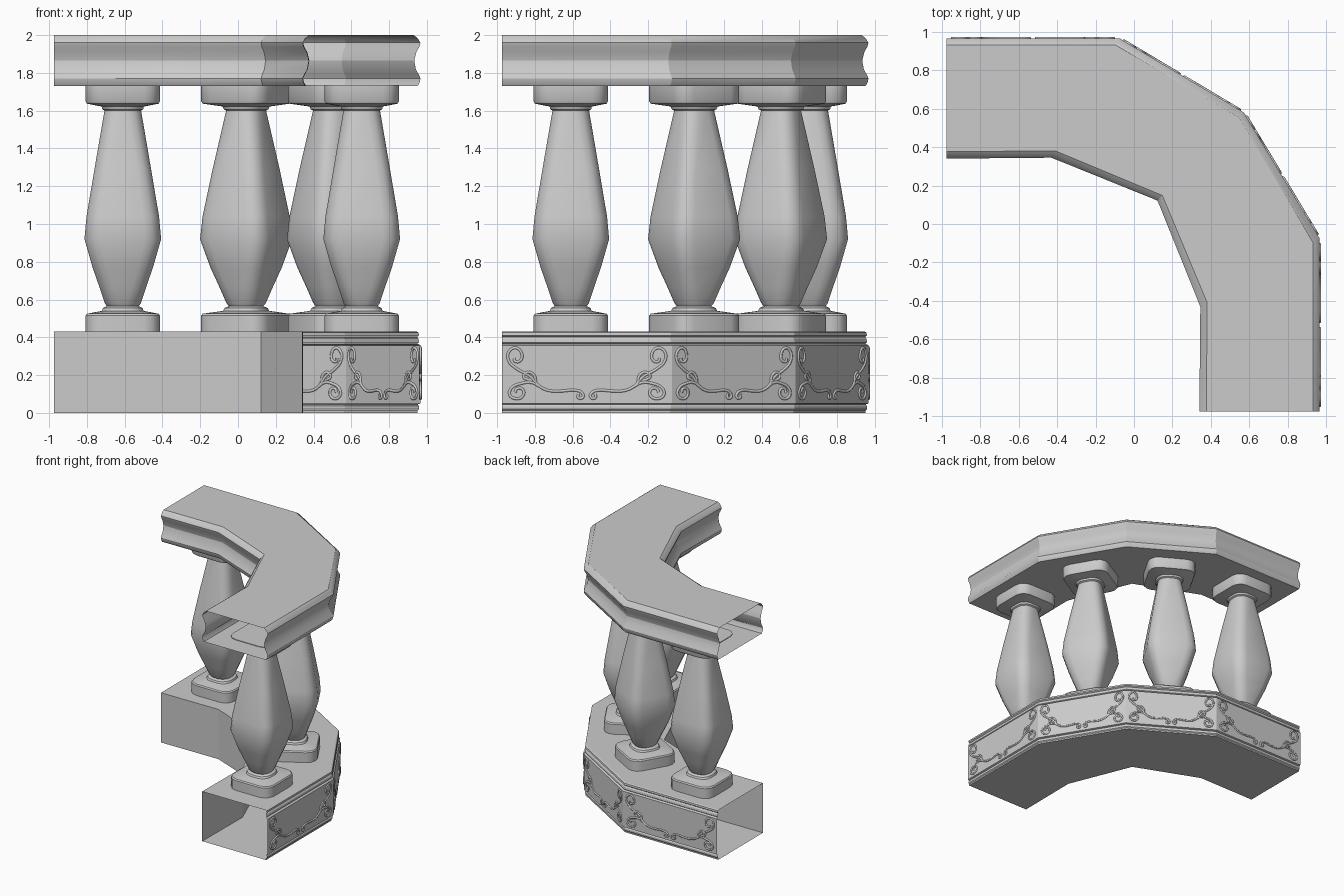
import bpy, bmesh, math
from mathutils import Vector

if "Cube" in bpy.data.objects:
    bpy.data.objects.remove(bpy.data.objects["Cube"])

# Plan of the curved balustrade: outer and inner polylines
OUTER = [Vector(p) for p in ((-.975, .966), (-.075, .966), (.572, .572 + .008), (.966, -.075), (.966, -.975))]
INNER = [Vector(p) for p in ((-.975, .34), (-.43, .345), (.122, .122), (.345, -.43), (.34, -.975))]
WIDTH = .626


def finish(name, bm, angle):
    bmesh.ops.recalc_face_normals(bm, faces=bm.faces)
    me = bpy.data.meshes.new(name)
    bm.to_mesh(me)
    bm.free()
    for p in me.polygons:
        p.use_smooth = True
    me.set_sharp_from_angle(angle=math.radians(angle))
    ob = bpy.data.objects.new(name, me)
    bpy.context.collection.objects.link(ob)
    return ob


def skin(bm, rings):
    # bridge consecutive closed rings with quads
    for a, b in zip(rings, rings[1:]):
        n = len(a)
        for i in range(n):
            bm.faces.new((a[i], a[(i + 1) % n], b[(i + 1) % n], b[i]))


def sweep(name, profile):
    # profile is (inset from outer face, height); ends stay open
    bm = bmesh.new()
    rings = []
    for o, i in zip(OUTER, INNER):
        ring = []
        for d, z in profile:
            p = o.lerp(i, d / WIDTH)
            ring.append(bm.verts.new((p.x, p.y, z)))
        rings.append(ring)
    skin(bm, rings)
    return finish(name, bm, 21)


# Handrail with a cove on both sides
side = [(.036, 2), (.016, 1.985), (0, 1.96), (.006, 1.938), (.022, 1.91), (.033, 1.865),
        (.025, 1.82), (.006, 1.785), (0, 1.77), (.004, 1.75), (.016, 1.73)]
sweep("handrail", side + [(WIDTH - d, z) for d, z in reversed(side)])

# Base with thin mouldings on the outer face
sweep("base", [(.02, .43), (.01, .425), (.008, .41), (.018, .402), (.01, .39), (.008, .373),
               (.016, .366), (0, .358), (0, .05), (.014, .045), (.008, .035), (.008, .02),
               (.015, .012), (.015, 0), (WIDTH, 0), (WIDTH, .43)])


def rounded_square(bm, half, roundness, z):
    r = half * roundness
    ring = []
    for q in range(4):
        c = Vector((half - r, half - r))
        for k in range(4):
            a = math.radians(k * 30)
            p = c + Vector((math.cos(a), math.sin(a))) * r
            for _ in range(q):
                p = Vector((-p.y, p.x))
            ring.append(bm.verts.new((p.x, p.y, z)))
    return ring


# Balusters: (half width, corner roundness, height)
RINGS = [(.197, .43, .428), (.197, .43, .515), (.19, .43, .525), (.11, .7, .54), (.105, .75, .555),
         (.085, .8, .565), (.095, .75, .58), (.125, .6, .67), (.16, .5, .77), (.203, .45, .92),
         (.192, .45, 1.04), (.15, .5, 1.29), (.097, .75, 1.60), (.108, .75, 1.607),
         (.112, .7, 1.622), (.19, .43, 1.637), (.197, .43, 1.65), (.197, .43, 1.735)]
for n, (x, y) in enumerate([(-.61, .655), (.043, .503), (.503, .043), (.655, -.61)]):
    bm = bmesh.new()
    rings = [rounded_square(bm, *r) for r in RINGS]
    skin(bm, rings)
    bm.faces.new(rings[0])
    bm.faces.new(rings[-1])
    ob = finish(f"baluster_{n + 1}", bm, 32)
    ob.location = (x, y, 0)
    ob.rotation_euler.z = math.radians(-30 * n)

# Scrollwork relief on each outer panel: left half, mirrored
SCROLLS = [
    [(-.385, .29), (-.38, .273), (-.354, .275), (-.344, .312), (-.376, .344), (-.413, .323), (-.413, .275),
     (-.37, .233), (-.296, .19), (-.254, .143), (-.2, .118), (-.127, .116), (-.063, .12),
     (-.025, .105), (-.02, .083), (-.045, .08), (-.045, .1)],
    [(-.25, .14), (-.29, .16), (-.35, .155), (-.40, .13), (-.408, .095), (-.375, .075),
     (-.338, .09), (-.34, .125), (-.37, .128), (-.38, .108)],
    [(-.27, .16), (-.28, .2), (-.315, .215), (-.335, .19), (-.31, .175)],
]
for n, (a, b) in enumerate(zip(OUTER, OUTER[1:])):
    d = b - a
    cu = bpy.data.curves.new(f"scrollwork_{n + 1}", 'CURVE')
    cu.dimensions = '3D'
    cu.bevel_depth = .008
    cu.bevel_resolution = 1
    cu.resolution_u = 4
    for pts in SCROLLS:
        for s in (1, -1):
            sp = cu.splines.new('BEZIER')
            sp.bezier_points.add(len(pts) - 1)
            for bp, (u, z) in zip(sp.bezier_points, pts):
                bp.co = (s * u * d.length / .9, 0, z)
                bp.handle_left_type = bp.handle_right_type = 'AUTO'
    ob = bpy.data.objects.new(cu.name, cu)
    mid = (a + b) / 2
    ob.location = (mid.x, mid.y, 0)
    ob.rotation_euler.z = math.atan2(d.y, d.x)
    bpy.context.collection.objects.link(ob)
